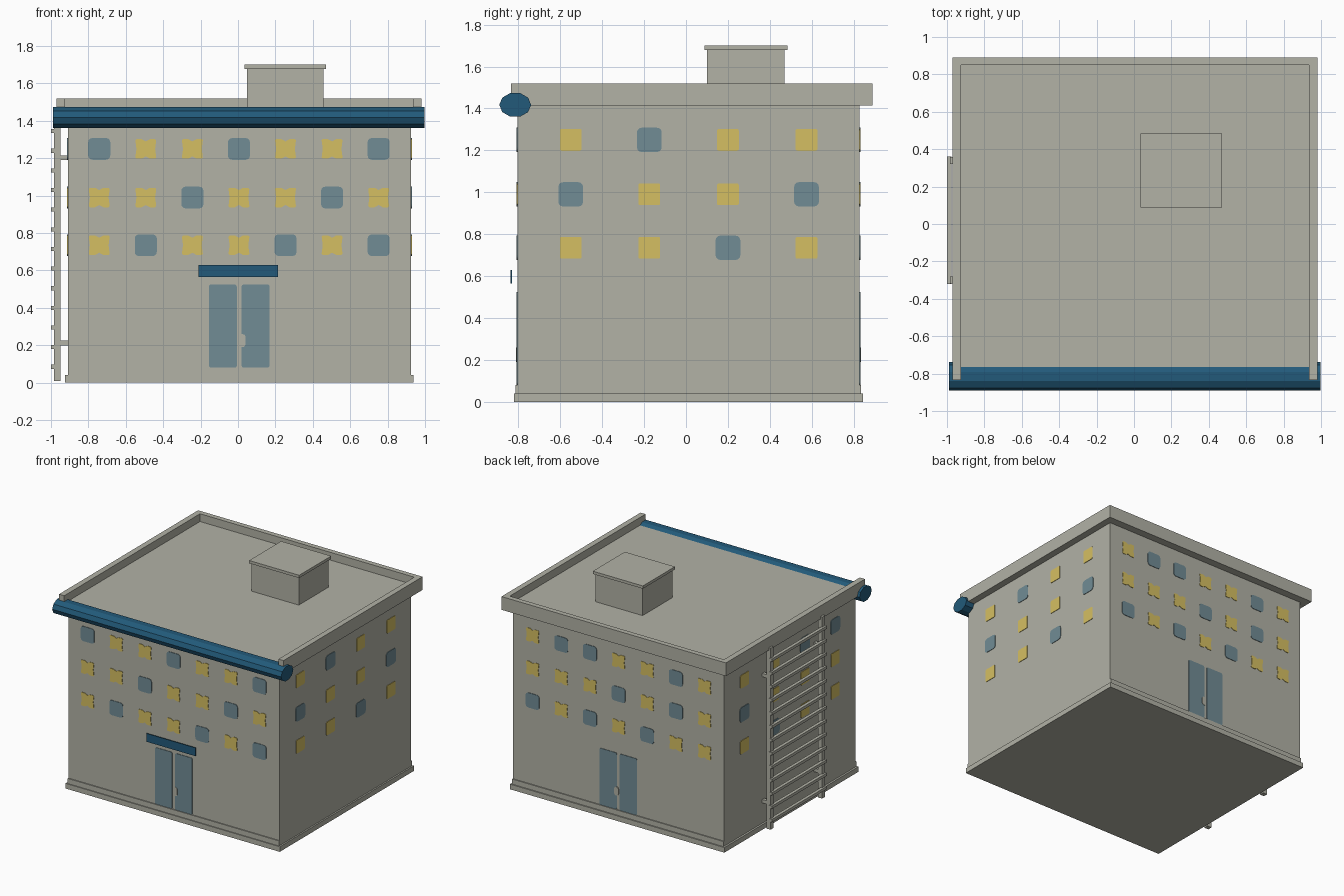
import bpy, bmesh, math

if "Cube" in bpy.data.objects:
    bpy.data.objects.remove(bpy.data.objects["Cube"])


def material(name, r, g, b):
    lin = [((c / 255 + 0.055) / 1.055) ** 2.4 for c in (r, g, b)]
    m = bpy.data.materials.new(name)
    m.diffuse_color = (*lin, 1)
    m.use_nodes = True
    m.node_tree.nodes["Principled BSDF"].inputs["Base Color"].default_value = m.diffuse_color
    return m


STONE = material("warm_grey_stone", 178, 178, 166)
BLUE = material("deep_blue", 34, 90, 122)
GLASS = material("grey_blue_glass", 113, 140, 149)
LIT = material("lit_yellow", 213, 191, 98)


def finish(name, bm, mat):
    bmesh.ops.recalc_face_normals(bm, faces=bm.faces)
    me = bpy.data.meshes.new(name)
    bm.to_mesh(me)
    bm.free()
    me.materials.append(mat)
    ob = bpy.data.objects.new(name, me)
    bpy.context.collection.objects.link(ob)
    return ob


def add_box(bm, x0, x1, y0, y1, z0, z1):
    vs = bmesh.ops.create_cube(bm, size=1)["verts"]
    for v in vs:
        v.co = ((x0 + x1) / 2 + v.co.x * (x1 - x0),
                (y0 + y1) / 2 + v.co.y * (y1 - y0),
                (z0 + z1) / 2 + v.co.z * (z1 - z0))


def box(name, mat, *dims):
    bm = bmesh.new()
    add_box(bm, *dims)
    return finish(name, bm, mat)


def add_prism(bm, pts, place, d0, d1):
    """Extrude an outline of (u, z) points between two depths off a wall."""
    a = [bm.verts.new(place(u, z, d0)) for u, z in pts]
    b = [bm.verts.new(place(u, z, d1)) for u, z in pts]
    bm.faces.new(a)
    bm.faces.new(b[::-1])
    for i in range(len(pts)):
        j = (i + 1) % len(pts)
        bm.faces.new((a[i], a[j], b[j], b[i]))


# Wall extents and the four wall frames (u along the wall, d outward)
X0, X1, Y0, Y1 = -0.91, 0.925, -0.805, 0.828
WALLS = {
    "front": lambda u, z, d: (u, Y0 - d, z),
    "back": lambda u, z, d: (u, Y1 + d, z),
    "right": lambda u, z, d: (X1 + d, u, z),
    "left": lambda u, z, d: (X0 - d, u, z),
}

# Main body, plinth and skirting bands
box("walls", STONE, X0, X1, Y0, Y1, 0.0, 1.44)
box("plinth", STONE, X0 - 0.015, X1 + 0.012, -0.82, 0.845, 0.0, 0.04)
box("front_skirting", STONE, X0, X1, -0.813, Y0 + 0.01, 0.03, 0.08)
box("back_skirting", STONE, X0, X1, Y1 - 0.01, 0.836, 0.03, 0.08)

# Roof with a parapet on three sides
box("roof_slab", STONE, -0.925, 0.936, Y0, 0.85, 1.415, 1.458)
bm = bmesh.new()
outline = [(-0.97, -0.835), (-0.925, -0.835), (-0.925, 0.85), (0.936, 0.85),
           (0.936, -0.835), (0.98, -0.835), (0.98, 0.89), (-0.97, 0.89)]
add_prism(bm, outline, lambda u, v, d: (u, v, d), 1.415, 1.519)
finish("parapet", bm, STONE)

# Rooftop housing with a cap
box("roof_housing", STONE, 0.048, 0.458, 0.10, 0.47, 1.45, 1.68)
box("roof_housing_cap", STONE, 0.035, 0.47, 0.088, 0.485, 1.678, 1.70)

# Ten-sided blue roll along the front roof edge
bm = bmesh.new()
ring = [(-0.815 + 0.076 * math.cos(math.tau * i / 10),
         1.417 + 0.059 * math.sin(math.tau * i / 10)) for i in range(10)]
add_prism(bm, ring, lambda u, z, d: (d, u, z), -0.99, 0.998)
finish("front_roof_roll", bm, BLUE)

# Sign plate standing just off the wall over the front door
box("door_sign", BLUE, -0.21, 0.215, -0.837, -0.831, 0.565, 0.63)


# Window outlines
def rounded(u, z, a, b, r):
    pts = []
    for q, (sx, sz) in enumerate([(1, 1), (-1, 1), (-1, -1), (1, -1)]):
        for k in range(4):
            t = math.pi / 2 * (q + k / 3)
            pts.append((u + sx * (a - r) + r * math.cos(t),
                        z + sz * (b - r) + r * math.sin(t)))
    return pts


def notched(u, z, a, b):
    top = [(a, b - 0.006), (a - 0.006, b), (0.022, b), (0, b - 0.012),
           (-0.022, b), (6e-3 - a, b), (-a, b - 0.006), (-a + 0.006, 0)]
    return [(u + s * p, z + s * q) for s in (1, -1) for p, q in top]


# Window rows from top to bottom, u increasing: B dark glass, Y lit
ROWS = (1.25, 0.99, 0.735)
PATTERNS = {
    "front": ("BYYBYYB", "YYBYYBY", "YBYYBYB"),
    "back": ("YBYYBBY", "YBYBYYY", "YYBYBYB"),
    "right": ("YBYY", "BYYB", "YYBY"),
    "left": ("BBYY", "YYYB", "YYBY"),
}
for side, rows in PATTERNS.items():
    dark, lit = bmesh.new(), bmesh.new()
    for z, row in zip(ROWS, rows):
        for i, kind in enumerate(row):
            long_wall = len(row) == 7
            u = 0.005 + 0.249 * (i - 3) if long_wall else -0.55 + 0.375 * i
            if kind == "B":
                add_prism(dark, rounded(u, z, 0.059, 0.058, 0.022), WALLS[side], -0.002, 0.004)
            elif long_wall:
                add_prism(lit, notched(u, z, 0.056, 0.052), WALLS[side], -0.002, 0.004)
            else:
                add_prism(lit, rounded(u, z, 0.052, 0.052, 0.008), WALLS[side], -0.002, 0.004)
    finish(side + "_dark_windows", dark, GLASS)
    finish(side + "_lit_windows", lit, LIT)

# Double glass doors with a handle, front and back
for side in ("front", "back"):
    bm = bmesh.new()
    for u in (-0.081, 0.094):
        add_prism(bm, rounded(u, 0.303, 0.075, 0.222, 0.012), WALLS[side], -0.002, 0.004)
    finish(side + "_door_panes", bm, GLASS)
    bm = bmesh.new()
    add_prism(bm, rounded(0.022, 0.225, 0.018, 0.035, 0.016), WALLS[side], -0.002, 0.006)
    finish(side + "_door_handle", bm, STONE)

# Ladder on the left wall: rails, wall brackets and rungs
rails, brackets, rungs = bmesh.new(), bmesh.new(), bmesh.new()
for y in (-0.30, 0.34):
    add_box(rails, -0.985, -0.948, y - 0.018, y + 0.018, 0.01, 1.435)
    for z in (0.213, 1.203):
        add_box(brackets, -0.955, X0 + 0.01, y - 0.014, y + 0.014, z - 0.013, z + 0.013)
for i in range(13):
    z = 0.085 + 0.105 * i
    add_box(rungs, -1.0, -0.975, -0.322, 0.362, z - 0.011, z + 0.011)
finish("ladder_rails", rails, STONE)
finish("ladder_brackets", brackets, STONE)
finish("ladder_rungs", rungs, STONE)
